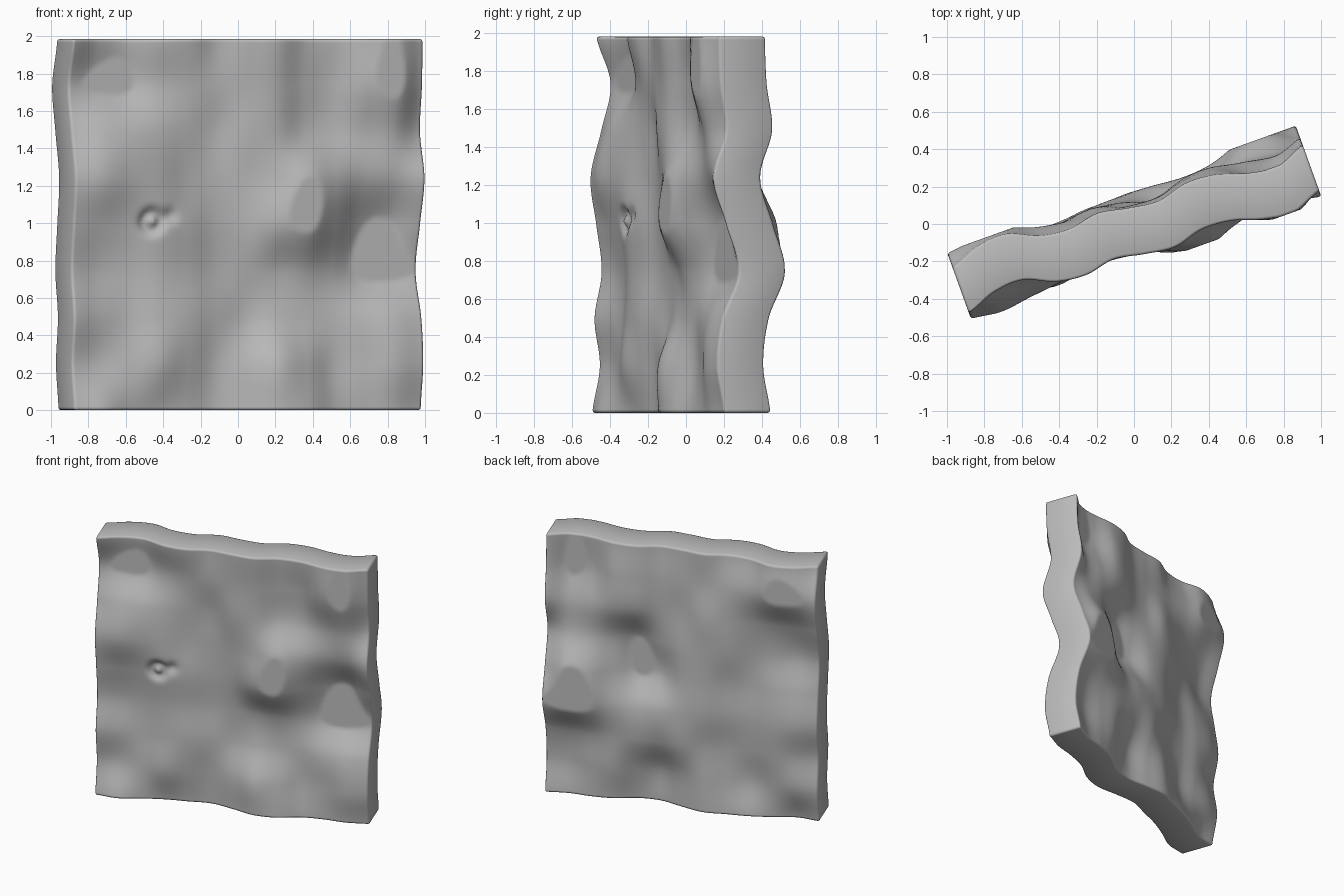
import bpy, bmesh, math
from mathutils import Vector, Matrix

if "Cube" in bpy.data.objects:
    bpy.data.objects.remove(bpy.data.objects["Cube"])

HALF, THICK, N = 0.992, 0.262, 110
LOW, HIGH = -0.098, 0.07

# Relief heights in hundredths: rows run bottom to top, columns left to right
RELIEF = [
    [-4, -6, -2, 1, 2, 3, -2, -8, -8, -3, -2, -3, -1],
    [0, 1, -1, -4, -1, 2, -2, -8, -5, 0, -2, -6, -5],
    [-3, 0, 1, -2, -2, 1, 3, 1, 1, 1, -1, -3, -2],
    [1, 3, 2, -1, 0, 3, 3, 2, 0, 3, 8, 9, 7],
    [-2, -1, -1, -3, -1, 2, 0, -8, -11, -3, 6, 8, 0],
    [-5, -7, -5, -3, 1, 2, -1, -6, -10, -6, -2, -3, -7],
    [1, -2, -2, -1, 1, 2, -3, -4, 0, 1, -2, -5, 0],
    [6, 8, 8, 3, 0, -1, -3, -4, 0, 0, -8, -11, -3],
    [-2, 4, 5, -2, -4, -1, -4, -6, -2, -3, -8, -10, -4],
]


def spline(vals, t):
    """Smooth curve through evenly spaced values, t from 0 to 1."""
    t = min(max(t, 0), 1) * (len(vals) - 1)
    i = min(int(t), len(vals) - 2)
    f = t - i
    p = [vals[min(max(i + k, 0), len(vals) - 1)] for k in (-1, 0, 1, 2)]
    return 0.5 * (2 * p[1] + (p[2] - p[0]) * f
                  + (2 * p[0] - 5 * p[1] + 4 * p[2] - p[3]) * f * f
                  + (3 * p[1] - p[0] - 3 * p[2] + p[3]) * f ** 3)


def relief(u, z):
    s = (u / HALF + 1) / 2
    h = spline([spline(row, s) for row in RELIEF], z / (2 * HALF)) / 100
    return min(max(h, LOW), HIGH)


def bump(u, z, cu, cz, r):
    return math.exp(-((u - cu) ** 2 + (z - cz) ** 2) / r ** 2)


def chip(u, z):
    """Small ring-shaped dent with a hooked tail."""
    cu, cz = -0.54, 1.01
    d = math.hypot(u - cu, z - cz)
    ring = 0.03 * math.exp(-((d - 0.045) / 0.03) ** 2)
    tail = 0.025 * bump(u, z, cu + 0.1, cz + 0.03, 0.04)
    return ring + tail


# Slab: a fine grid thickened, then both broad faces shifted by the relief
bm = bmesh.new()
bmesh.ops.create_grid(bm, x_segments=N, y_segments=N, size=HALF)
res = bmesh.ops.extrude_face_region(bm, geom=bm.faces[:], use_keep_orig=True)
back = {v for v in res["geom"] if isinstance(v, bmesh.types.BMVert)}
for v in bm.verts:
    u, z = v.co.x, v.co.y + HALF
    h = relief(u, z)
    y = h + THICK / 2 if v in back else h - THICK / 2 + chip(u, z)
    v.co = Vector((u, y, z))
bmesh.ops.recalc_face_normals(bm, faces=bm.faces[:])

# Soften the outer rims
rims = [e for e in bm.edges if len(e.link_faces) == 2
        and e.calc_face_angle() > math.radians(50)
        and all(max(abs(v.co.x), abs(v.co.z - HALF)) > HALF - 1e-4
                for v in e.verts)]
bmesh.ops.bevel(bm, geom=rims, offset=0.014, segments=2, profile=0.5,
                affect='EDGES', clamp_overlap=True)

# Turn the slab about the vertical axis
bm.transform(Matrix.Rotation(math.radians(19.8), 4, 'Z'))
mesh = bpy.data.meshes.new("rough_slab")
bm.to_mesh(mesh)
bm.free()

slab = bpy.data.objects.new("rough_slab", mesh)
bpy.context.collection.objects.link(slab)
stone = bpy.data.materials.new("stone_grey")
stone.diffuse_color = (0.5, 0.5, 0.5, 1)
stone.use_nodes = True
stone.node_tree.nodes["Principled BSDF"].inputs["Base Color"].default_value = stone.diffuse_color
mesh.materials.append(stone)
bpy.context.view_layer.objects.active = slab
slab.select_set(True)
bpy.ops.object.shade_smooth_by_angle(angle=math.radians(60))
